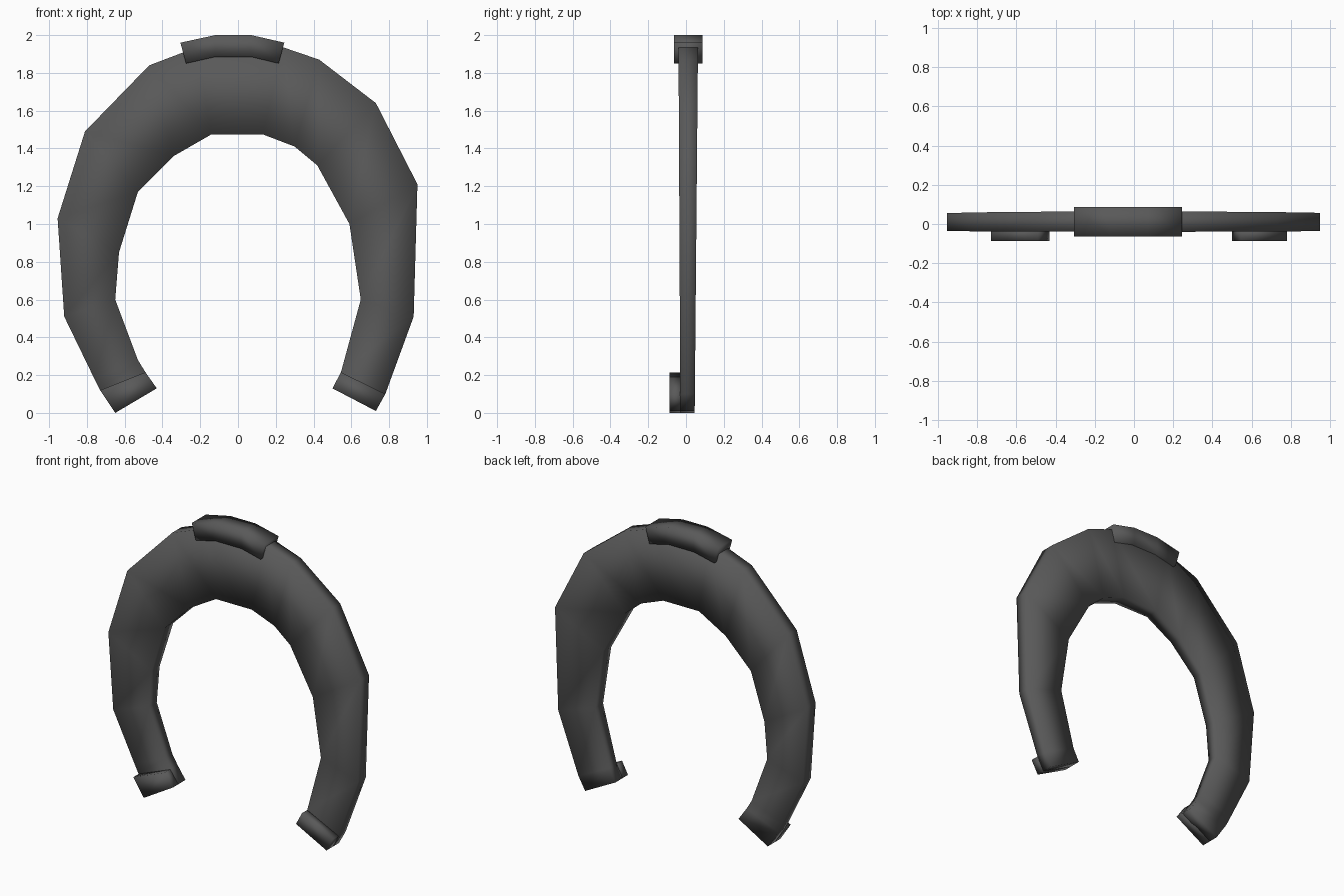
import bpy, bmesh

if "Cube" in bpy.data.objects:
    bpy.data.objects.remove(bpy.data.objects["Cube"])

iron = bpy.data.materials.new("dark_iron")
iron.diffuse_color = (0.1, 0.1, 0.1, 1)
iron.use_nodes = True
iron.node_tree.nodes["Principled BSDF"].inputs["Base Color"].default_value = iron.diffuse_color


def band(name, outer, inner, depth):
    """Sweep a four-sided section through paired outer/inner (x, z) points."""
    bm = bmesh.new()
    rings = []
    for (ox, oz), (ix, iz) in zip(outer, inner):
        f0, b0 = depth(oz)
        f1, b1 = depth(iz)
        rings.append([bm.verts.new(p) for p in
                      ((ox, f0, oz), (ix, f1, iz), (ix, b1, iz), (ox, b0, oz))])
    for a, b in zip(rings, rings[1:]):
        for i in range(4):
            j = (i + 1) % 4
            bm.faces.new((a[i], a[j], b[j], b[i]))
    bm.faces.new(rings[0][::-1])
    bm.faces.new(rings[-1])
    bmesh.ops.recalc_face_normals(bm, faces=bm.faces)
    for f in bm.faces:
        f.smooth = True
    me = bpy.data.meshes.new(name)
    bm.to_mesh(me)
    bm.free()
    me.materials.append(iron)
    ob = bpy.data.objects.new(name, me)
    bpy.context.collection.objects.link(ob)
    return ob


# Shoe body: tapers slightly in thickness toward the heels
outer = [(-0.65, 0.0), (-0.73, 0.12), (-0.76, 0.18), (-0.92, 0.51), (-0.955, 1.03),
         (-0.81, 1.49), (-0.47, 1.84), (-0.22, 1.935), (0.24, 1.935), (0.43, 1.87),
         (0.73, 1.64), (0.95, 1.21), (0.93, 0.51), (0.78, 0.10), (0.73, 0.01)]
inner = [(-0.43, 0.13), (-0.49, 0.215), (-0.53, 0.28), (-0.65, 0.60), (-0.63, 0.85),
         (-0.53, 1.17), (-0.34, 1.36), (-0.14, 1.475), (0.13, 1.475), (0.30, 1.41),
         (0.42, 1.31), (0.59, 1.0), (0.65, 0.60), (0.545, 0.215), (0.50, 0.13)]
band("shoe_body", outer, inner,
     lambda z: (-0.03 - 0.005 * z, 0.046 + 0.009 * z))

# Raised heel blocks on the front of both ends
band("heel_block_left", outer[:2], inner[:2], lambda z: (-0.088, -0.02))
band("heel_block_right", outer[-2:], inner[-2:], lambda z: (-0.088, -0.02))

# Toe clip wrapped over the top rim
band("toe_clip",
     [(-0.305, 1.96), (-0.12, 2.0), (0.07, 2.0), (0.245, 1.96)],
     [(-0.275, 1.85), (-0.12, 1.885), (0.07, 1.885), (0.215, 1.85)],
     lambda z: (-0.063, 0.088))
